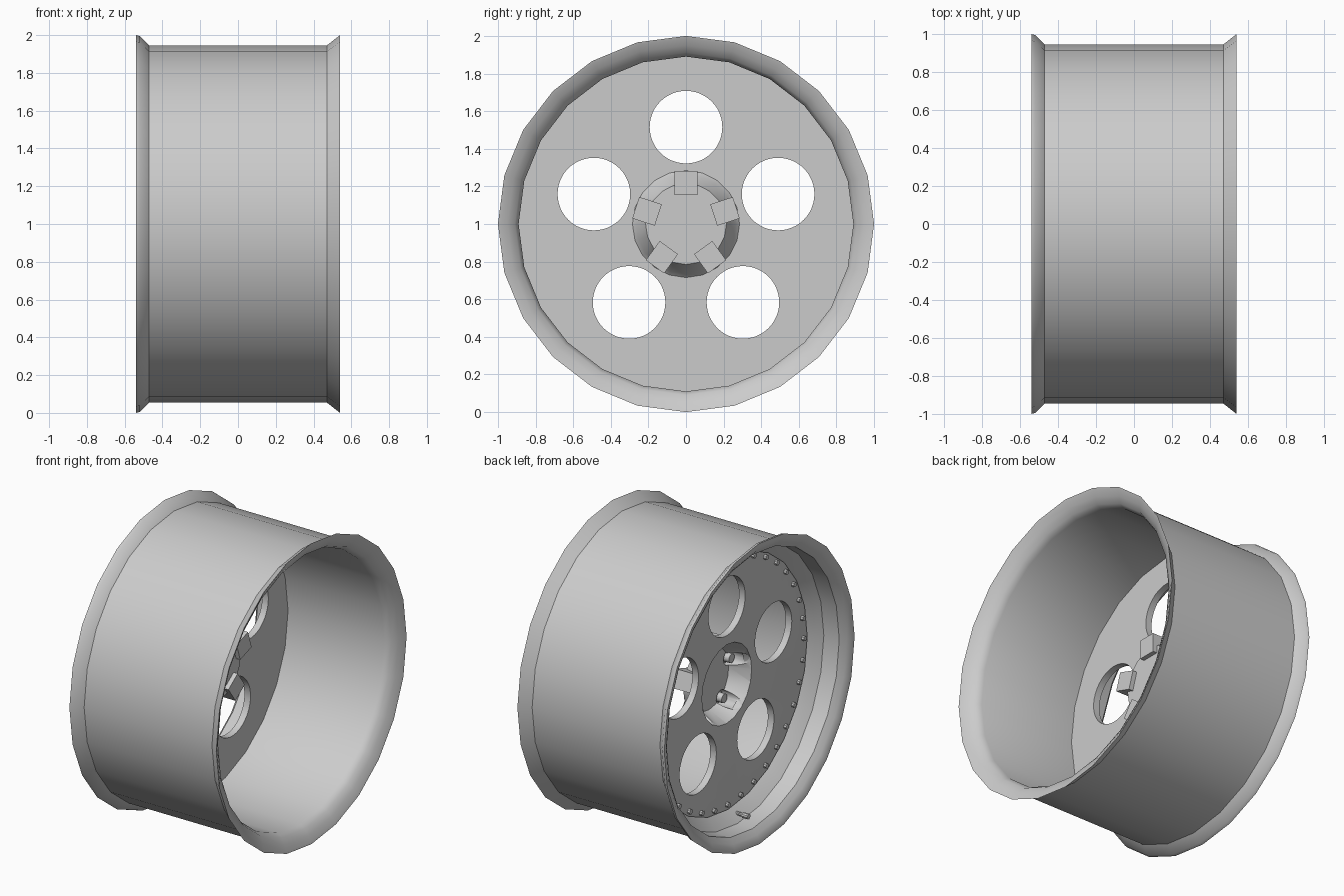
import bpy, bmesh
from math import sin, cos, pi, radians
from mathutils import Matrix, Vector

cube = bpy.data.objects.get("Cube")
if cube:
    bpy.data.objects.remove(cube)

metal = bpy.data.materials.new("light grey metal")
metal.use_nodes = True
metal.diffuse_color = (0.6, 0.6, 0.6, 1)
metal.node_tree.nodes["Principled BSDF"].inputs["Base Color"].default_value = (0.6, 0.6, 0.6, 1)

SPOKES = [i * 2 * pi / 5 for i in range(5)]


def finish(bm, name):
    bmesh.ops.remove_doubles(bm, verts=bm.verts, dist=1e-5)
    bmesh.ops.recalc_face_normals(bm, faces=bm.faces)
    mesh = bpy.data.meshes.new(name)
    bm.to_mesh(mesh)
    bm.free()
    mesh.materials.append(metal)
    obj = bpy.data.objects.new(name, mesh)
    bpy.context.collection.objects.link(obj)
    return obj


def axle_point(x, r, a):
    """Point around the axle; angle zero is straight up."""
    return Vector((x, r * sin(a), 1 + r * cos(a)))


def lathe(name, profile, sides):
    """Spin a closed (x, radius) profile around the axle."""
    bm = bmesh.new()
    rings = [[bm.verts.new(axle_point(x, r, 2 * pi * s / sides)) for x, r in profile]
             for s in range(sides)]
    n = len(profile)
    for s in range(sides):
        a, b = rings[s], rings[(s + 1) % sides]
        for i in range(n):
            j = (i + 1) % n
            if profile[i][1] + profile[j][1] > 0:
                bm.faces.new((a[i], a[j], b[j], b[i]))
    return finish(bm, name)


def pegs(name, angles, dist, parts, sides):
    """Stepped pins parallel to the axle; parts are (x0, x1, radius)."""
    bm = bmesh.new()
    for a in angles:
        for x0, x1, r in parts:
            place = Matrix.Translation(axle_point((x0 + x1) / 2, dist, a))
            bmesh.ops.create_cone(bm, cap_ends=True, segments=sides, radius1=r, radius2=r,
                                  depth=x1 - x0, matrix=place @ Matrix.Rotation(pi / 2, 4, 'Y'))
    return finish(bm, name)


def boolean(obj, tool, operation):
    mod = obj.modifiers.new("cut", 'BOOLEAN')
    mod.operation, mod.solver, mod.object = operation, 'EXACT', tool
    bpy.context.view_layer.objects.active = obj
    bpy.ops.object.modifier_apply(modifier=mod.name)
    bpy.data.objects.remove(tool)


def smooth(obj):
    bpy.ops.object.select_all(action='DESELECT')
    obj.select_set(True)
    bpy.context.view_layer.objects.active = obj
    bpy.ops.object.shade_smooth_by_angle(angle=radians(32))


# Barrel with flared flanges and a stepped outer lip
barrel = lathe("rim_barrel", [
    (-.54, 1), (-.52, .995), (-.47, .945), (.47, .945), (.54, 1),
    (.535, .985), (.515, .95), (.49, .91), (.45, .89), (-.29, .89),
    (-.31, .83), (-.345, .865), (-.38, .905), (-.49, .91), (-.52, .945), (-.537, .975)], 24)

# Face disc with five round windows
disc = lathe("face_disc", [(-.30, .265), (-.30, .84), (-.285, .9), (-.255, .9), (-.255, .25)], 48)
boolean(disc, pegs("window_cutter", SPOKES, .515, [(-.5, 0, .193)], 48), 'DIFFERENCE')

# Recessed hub with a boss and pocket for each nut
hub = lathe("hub_cup", [(-.30, 0), (-.30, .275), (-.25, .285), (-.23, .265), (-.13, .215), (-.13, 0)], 20)
bm = bmesh.new()
for a in SPOKES:
    place = Matrix.Translation(axle_point(-.17, .218, a)) @ Matrix.Rotation(-a, 4, 'X')
    bmesh.ops.create_cube(bm, size=1, matrix=place @ Matrix.Diagonal((.14, .12, .126, 1)))
boolean(hub, finish(bm, "boss"), 'UNION')
boolean(hub, lathe("cup_cutter", [(-.4, 0), (-.4, .29), (-.301, .262), (-.17, .205), (-.17, 0)], 20),
        'DIFFERENCE')
boolean(hub, pegs("pocket_cutter", SPOKES, .212, [(-.4, -.13, .05)], 20), 'DIFFERENCE')

# Wheel nuts, edge bolts and air valve
nuts = pegs("wheel_nuts", SPOKES, .212, [(-.15, -.125, .042), (-.195, -.14, .03)], 12)
bolts = pegs("edge_bolts", [i * pi / 18 for i in range(36)], .80, [(-.318, -.29, .016)], 8)
valve = pegs("air_valve", [radians(183)], .865, [(-.40, -.33, .012), (-.43, -.39, .018)], 10)

for part in (barrel, disc, hub, nuts, bolts, valve):
    smooth(part)
